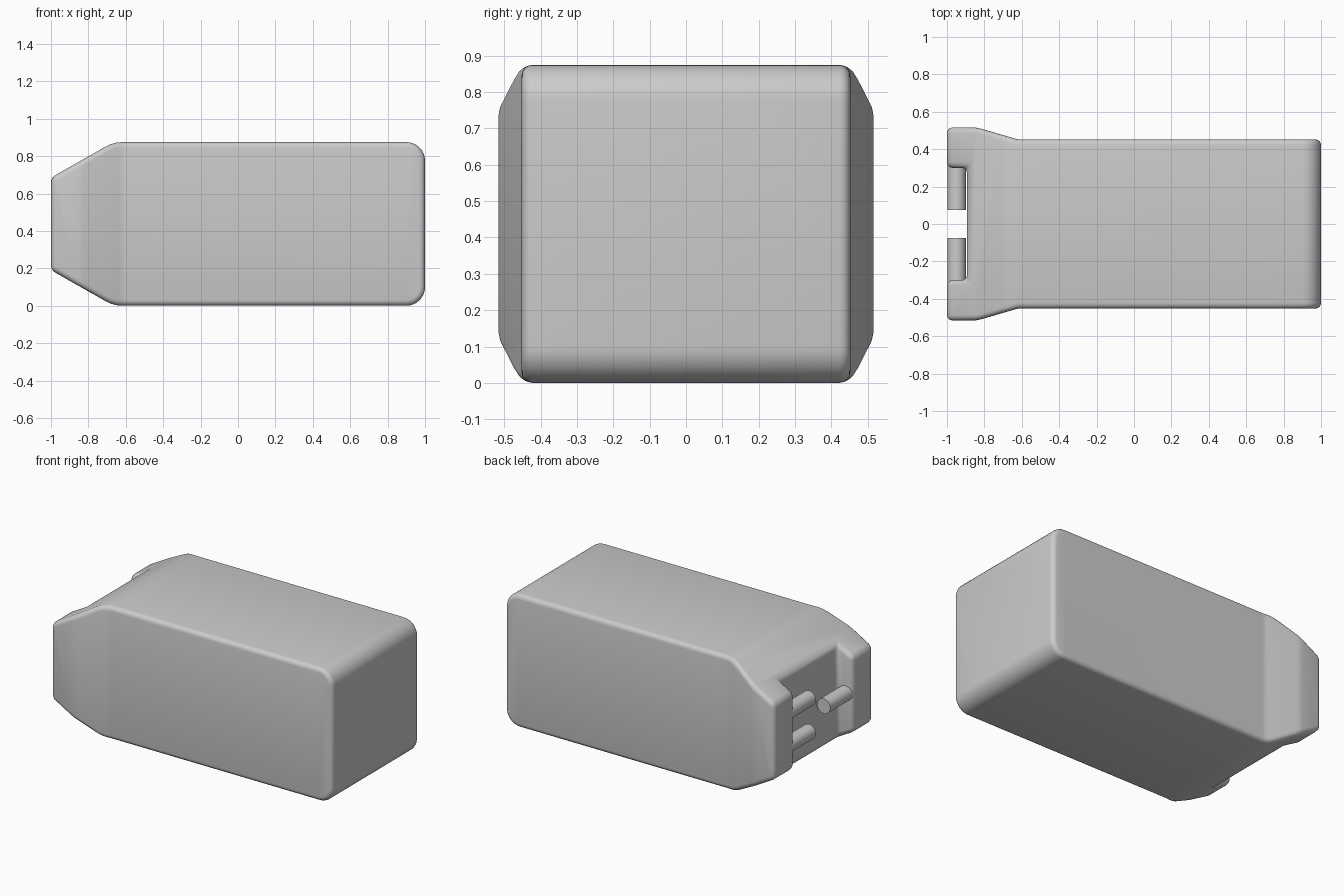
import bpy
import bmesh
import math
from mathutils import Vector

default = bpy.data.objects.get("Cube")
if default:
    bpy.data.objects.remove(default, do_unlink=True)

HEIGHT = 0.875
MID = HEIGHT / 2

grey = bpy.data.materials.new("light_grey")
grey.use_nodes = True
grey.diffuse_color = (0.6, 0.6, 0.6, 1)
grey.node_tree.nodes["Principled BSDF"].inputs["Base Color"].default_value = (0.6, 0.6, 0.6, 1)


def rounded(corners):
    """Replace each (a, b, radius) corner with an arc."""
    out = []
    for i, (a, b, r) in enumerate(corners):
        p = Vector((a, b))
        if r == 0:
            out.append(p)
            continue
        d0 = (Vector(corners[i - 1][:2]) - p).normalized()
        d1 = (Vector(corners[(i + 1) % len(corners)][:2]) - p).normalized()
        half = d0.angle(d1) / 2
        centre = p + (d0 + d1).normalized() * r / math.sin(half)
        start = p + d0 * r / math.tan(half) - centre
        end = p + d1 * r / math.tan(half) - centre
        steps = max(3, round((math.pi - 2 * half) / math.radians(11)))
        turn = start.angle_signed(end)
        for k in range(steps + 1):
            t = -turn * k / steps
            out.append(centre + Vector((start.x * math.cos(t) - start.y * math.sin(t),
                                        start.x * math.sin(t) + start.y * math.cos(t))))
    return out


def prism(name, points, place, low, high):
    """Extrude an outline between two levels."""
    bm = bmesh.new()
    face = bm.faces.new([bm.verts.new(place(p, low)) for p in points])
    new = bmesh.ops.extrude_face_region(bm, geom=[face])["geom"]
    shift = Vector(place(points[0], high)) - Vector(place(points[0], low))
    bmesh.ops.translate(bm, vec=shift, verts=[v for v in new if isinstance(v, bmesh.types.BMVert)])
    bmesh.ops.recalc_face_normals(bm, faces=bm.faces)
    mesh = bpy.data.meshes.new(name)
    bm.to_mesh(mesh)
    bm.free()
    obj = bpy.data.objects.new(name, mesh)
    bpy.context.collection.objects.link(obj)
    mesh.materials.append(grey)
    return obj


def activate(obj):
    bpy.ops.object.select_all(action='DESELECT')
    obj.select_set(True)
    bpy.context.view_layer.objects.active = obj


# Side outline: rounded rear end, tapered nose
side = rounded([(1, 0, 0.1), (1, HEIGHT, 0.1), (-0.665, HEIGHT, 0.18),
                (-1, 0.685, 0), (-1, 0.19, 0), (-0.665, 0, 0.18)])
body = prism("housing", side, lambda p, h: (p.x, h, p.y), -0.7, 0.7)

# Plan outline: flared nose with a slot between two cheeks
half_plan = [(1, 0.452, 0), (-0.62, 0.452, 0.1), (-0.84, 0.516, 0.15),
             (-1, 0.516, 0), (-1, 0.3, 0), (-0.892, 0.3, 0)]
plan = rounded(half_plan + [(x, -y, r) for x, y, r in reversed(half_plan)])
cutter = prism("plan_cutter", plan, lambda p, h: (p.x, p.y, h), -0.2, 1.1)
cutter.hide_render = True

activate(body)
cut = body.modifiers.new("plan", 'BOOLEAN')
cut.operation = 'INTERSECT'
cut.solver = 'EXACT'
cut.object = cutter
bpy.ops.object.modifier_apply(modifier=cut.name)
bpy.data.objects.remove(cutter, do_unlink=True)

# Soft edges
soft = body.modifiers.new("soft_edges", 'BEVEL')
soft.width = 0.03
soft.segments = 4
soft.limit_method = 'ANGLE'
soft.angle_limit = math.radians(35)
soft.use_clamp_overlap = False
bpy.ops.object.modifier_apply(modifier=soft.name)
bpy.ops.object.shade_smooth_by_angle(angle=math.radians(30))

# Hinge pins: two on one cheek, one centred on the other
for name, sign, z in (("upper_pin", 1, MID + 0.11), ("lower_pin", 1, MID - 0.11),
                      ("middle_pin", -1, MID)):
    bpy.ops.mesh.primitive_cylinder_add(vertices=32, radius=0.049, depth=0.245,
                                        location=(-0.948, sign * 0.1975, z),
                                        rotation=(math.pi / 2, 0, 0))
    pin = bpy.context.object
    pin.name = name
    pin.data.materials.append(grey)
    bpy.ops.object.shade_smooth_by_angle(angle=math.radians(40))
